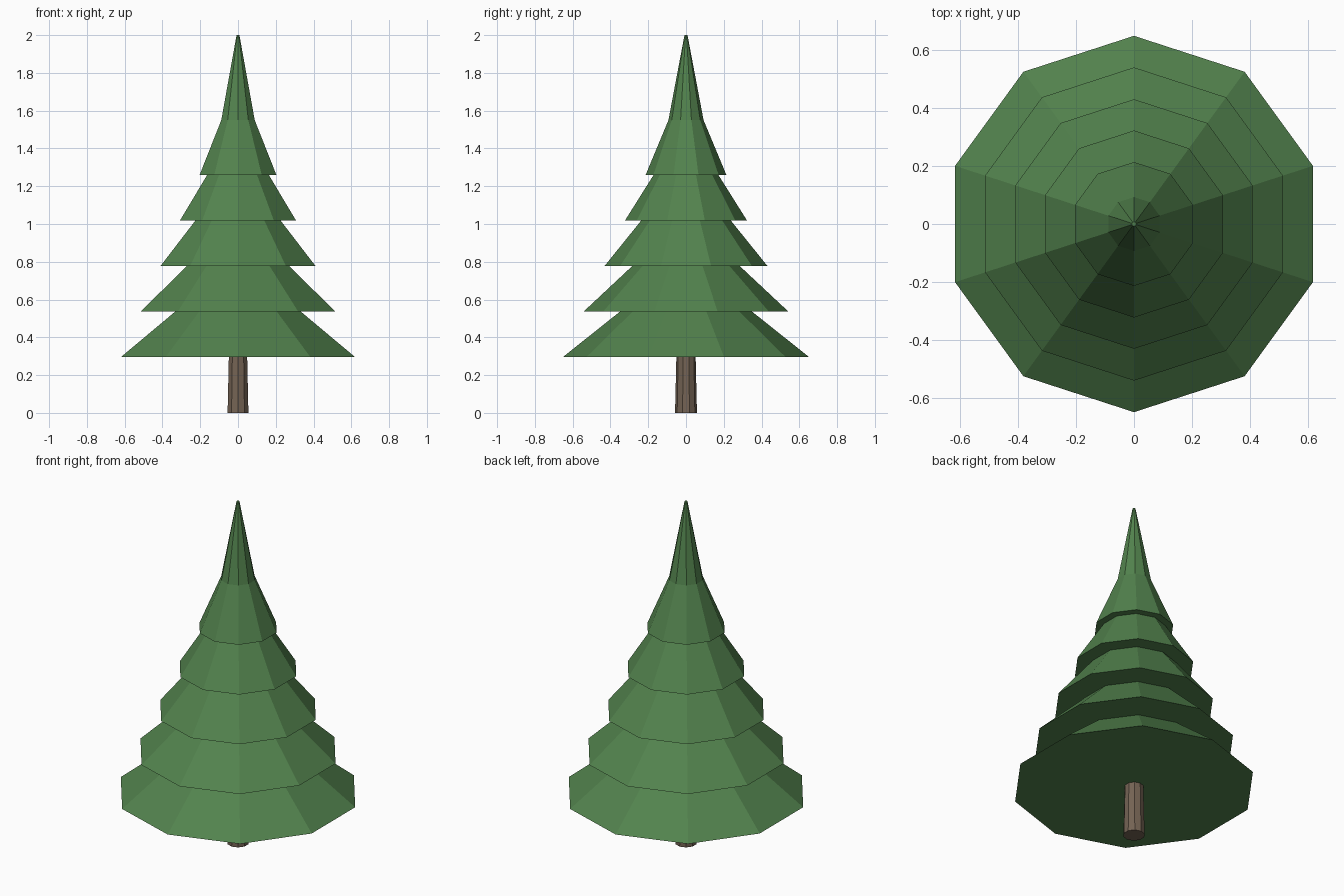
import bpy
import bmesh
from math import cos, sin, pi

cube = bpy.data.objects.get("Cube")
if cube:
    bpy.data.objects.remove(cube, do_unlink=True)

SIDES = 10


def make_material(name, colour):
    mat = bpy.data.materials.new(name)
    mat.use_nodes = True
    mat.diffuse_color = colour
    bsdf = mat.node_tree.nodes["Principled BSDF"]
    bsdf.inputs["Base Color"].default_value = colour
    bsdf.inputs["Roughness"].default_value = 0.9
    return mat


def lathe(name, profile, mat):
    """Turn (radius, height) pairs into a closed ten-sided solid."""
    bm = bmesh.new()
    rings = []
    for r, z in profile:
        angles = [pi / 2 + 2 * pi * i / SIDES for i in range(SIDES)]
        rings.append([bm.verts.new((r * cos(a), r * sin(a), z)) for a in angles])
    for low, high in zip(rings, rings[1:]):
        for i in range(SIDES):
            j = (i + 1) % SIDES
            bm.faces.new((low[i], low[j], high[j], high[i]))
    bm.faces.new(rings[0][::-1])
    bm.faces.new(rings[-1])
    bmesh.ops.recalc_face_normals(bm, faces=bm.faces)
    mesh = bpy.data.meshes.new(name)
    bm.to_mesh(mesh)
    bm.free()
    mesh.materials.append(mat)
    obj = bpy.data.objects.new(name, mesh)
    bpy.context.collection.objects.link(obj)
    return obj


needle_green = make_material("needle green", (0.085, 0.225, 0.075, 1))
bark_brown = make_material("bark brown", (0.175, 0.125, 0.088, 1))

# Trunk, narrowing slightly upward
lathe("trunk", [(0.058, 0), (0.051, 0.297)], bark_brown)

# Foliage: stacked skirts (outer radius, inner radius at the next skirt)
skirts = [(0.65, 0.348), (0.541, 0.284), (0.431, 0.237), (0.323, 0.172), (0.214, 0.093)]
base, step = 0.297, 0.2405
profile = []
for k, (outer, inner) in enumerate(skirts):
    z = base + k * step
    profile += [(outer, z), (inner, z + step)]

# The last skirt is taller and runs into the slim spire
profile[-1] = (0.093, 1.55)
profile.append((0.008, 2.0))
lathe("foliage", profile, needle_green)
